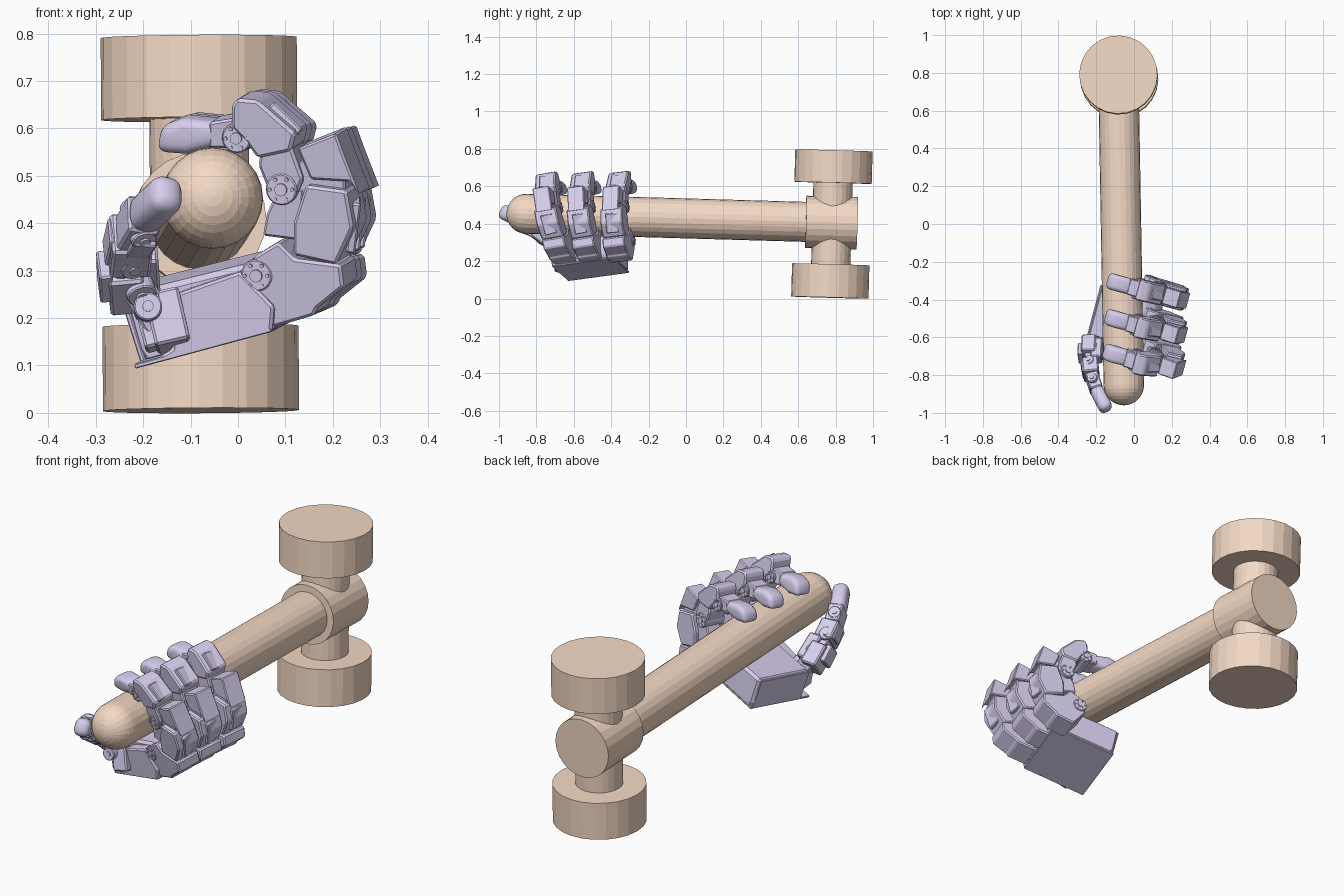
import bpy, bmesh, math
from mathutils import Vector as V, Matrix

if "Cube" in bpy.data.objects:
    bpy.data.objects.remove(bpy.data.objects["Cube"])


def mat(name, col):
    m = bpy.data.materials.new(name)
    m.diffuse_color = (*col, 1)
    m.use_nodes = True
    m.node_tree.nodes["Principled BSDF"].inputs["Base Color"].default_value = m.diffuse_color
    return m


BEIGE = mat("tan", (0.91, 0.70, 0.56))
LILAC = mat("lilac", (0.68, 0.62, 0.85))


def finish(name, bm, m, bevel=0, segs=1, smooth=False):
    bmesh.ops.recalc_face_normals(bm, faces=bm.faces)
    me = bpy.data.meshes.new(name)
    bm.to_mesh(me)
    bm.free()
    me.materials.append(m)
    o = bpy.data.objects.new(name, me)
    bpy.context.collection.objects.link(o)
    for p in me.polygons:
        p.use_smooth = smooth
    if bevel:
        b = o.modifiers.new("bevel", 'BEVEL')
        b.width, b.segments, b.limit_method = bevel, segs, 'ANGLE'
    return o


def rod(name, p, q, r, m, sides=24, bevel=0):
    p, q = V(p), V(q)
    d = q - p
    bm = bmesh.new()
    mx = Matrix.Translation((p + q) / 2) @ d.to_track_quat('Z', 'Y').to_matrix().to_4x4()
    bmesh.ops.create_cone(bm, cap_ends=True, segments=sides, radius1=r, radius2=r,
                          depth=d.length, matrix=mx)
    return finish(name, bm, m, bevel)


def prism(name, centres, half, bevel=0.006, segs=1, smooth=False):
    """Solid from a ring of centre points pushed out by +-half."""
    bm = bmesh.new()
    a = [bm.verts.new(c - half) for c in centres]
    b = [bm.verts.new(c + half) for c in centres]
    n = len(a)
    bm.faces.new(a)
    bm.faces.new(b[::-1])
    for i in range(n):
        bm.faces.new((a[i], a[(i + 1) % n], b[(i + 1) % n], b[i]))
    return finish(name, bm, LILAC, bevel, segs, smooth)


def bar(name, p, q, width, thick, out, bevel=0.006, segs=1, smooth=False):
    """Box from p to q; thick lies along 'out', width across it."""
    p, q, out = V(p), V(q), V(out)
    d = (q - p).normalized()
    side = d.cross(out).normalized()
    t = side.cross(d) * thick / 2
    return prism(name, [p - t, q - t, q + t, p + t], side * width / 2, bevel, segs, smooth)


# Long lever with a ball end and a hub at the back
tip, back = V((-0.054, -0.853, 0.453)), V((-0.085, 0.915, 0.402))
axis = (back - tip).normalized()
rod("lever_bar", tip, back - axis * 0.1, 0.107, BEIGE)
rod("lever_hub", back - axis * 0.275, back, 0.14, BEIGE)
bm = bmesh.new()
bmesh.ops.create_uvsphere(bm, u_segments=24, v_segments=16, radius=0.107,
                          matrix=Matrix.Translation(tip) @ axis.to_track_quat('Z', 'Y').to_matrix().to_4x4())
finish("lever_ball_end", bm, BEIGE)

# Spindle through the hub with two wide discs
lo, hi = V((-0.078, 0.769, 0.005)), V((-0.083, 0.791, 0.792))
rod("spindle", lo, hi, 0.105, BEIGE)
rod("lower_disc", lo, lo.lerp(hi, 0.226), 0.207, BEIGE)
rod("upper_disc", lo.lerp(hi, 0.78), hi, 0.207, BEIGE)

# Palm frame: u to the fingers, v across them, n out of the palm
u = V((0.925, -0.28, 0.25)).normalized()
v = V((0.255, 0.958, 0.13)).normalized()
n = u.cross(v).normalized()
O = V((-0.217, -0.63, 0.093))


def palm(name, pts, v0, v1, bevel=0.006):
    return prism(name, [O + u * a + n * b + v * (v0 + v1) / 2 for a, b in pts],
                 v * (v1 - v0) / 2, bevel)


palm("palm_body", [(0.012, 0), (0.31, 0), (0.33, 0.04), (0.32, 0.12), (0.27, 0.15), (0, 0.155), (0, 0.03)],
     0.05, 0.34, 0.012)
palm("palm_front_side", [(0.02, 0), (0.31, 0), (0.33, 0.05), (0.28, 0.14), (0.13, 0.13), (0.09, 0.02)],
     0, 0.055)
palm("palm_back_plate", [(0, 0), (0.31, 0), (0.31, 0.01), (0, 0.01)], 0, 0.34, 0.002)
palm("wrist_flange", [(0, 0), (0.012, 0), (0.008, 0.15), (-0.004, 0.15)], 0.05, 0.33, 0.003)

# One finger's side profiles in x and z: (name, width, bevel, points)
LINKS = [
    ("base_servo", 0.122, 0.006, [(.03, .26), (.09, .19), (.175, .215), (.182, .23), (.238, .275), (.232, .322),
                                  (.135, .335), (.10, .37), (.05, .34)]),
    ("base_step", 0.085, 0.005, [(.12, .31), (.21, .29), (.215, .36), (.13, .38)]),
    ("proximal_link", 0.122, 0.006, [(.132, .342), (.222, .322), (.258, .40), (.244, .478), (.158, .49), (.132, .41)]),
    ("proximal_bracket", 0.08, 0.005, [(.062, .38), (.07, .425), (.09, .47), (.15, .48), (.14, .37)]),
    ("knuckle_neck", 0.075, 0.004, [(.12, .52), (.14, .46), (.235, .46), (.235, .53), (.19, .57)]),
    ("knuckle_block", 0.092, 0.006, [(.137, .565), (.218, .597), (.235, .55), (.268, .465), (.247, .495), (.165, .50)]),
    ("middle_link", 0.112, 0.007, [(.0, .655), (.01, .672), (.055, .668), (.135, .598), (.125, .56),
                                   (.055, .545), (.03, .58), (.0, .61)]),
    ("middle_servo", 0.10, 0.006, [(.06, .56), (.125, .57), (.15, .50), (.13, .455), (.085, .455), (.055, .53)]),
    ("tip_bracket", 0.088, 0.005, [(-.05, .565), (-.05, .62), (.0, .628), (.05, .61), (.05, .565)]),
]
TIP = [(-.165, .555), (-.155, .61), (-.11, .626), (-.03, .618), (-.02, .57), (-.10, .55)]
JOINTS = [(.055, .30, .034, .064), (.105, .48, .034, .055), (.01, .588, .032, .053)]

for i, (c, s) in enumerate([(-.325, .06), (-.49, .15), (-.646, .25)]):
    dx, dz = 0.010 * (2 - i), 0.003 * (2 - i)
    across = V((0.26, 0.955, 0.26 * s + 0.1)).normalized()

    def at(x, z):
        return V((x + dx, c - 0.27 * x - s * (z - 0.3), z + dz))

    for name, w, bev, pts in LINKS:
        prism(f"finger_{i + 1}_{name}", [at(*p) for p in pts], across * w / 2, bev)
    prism(f"finger_{i + 1}_tip", [at(*p) for p in TIP], across * 0.043, 0.022, 4, True)
    # Joint discs with a ring of screws
    for j, (x, z, r, h) in enumerate(JOINTS):
        p = at(x, z)
        rod(f"finger_{i + 1}_joint_{j + 1}", p - across * h, p + across * h, r, LILAC, 20, 0.003)
        rod(f"finger_{i + 1}_joint_cap_{j + 1}", p - across * (h + .005), p + across * (h + .005), r * .4, LILAC, 12)
        for k in range(6):
            a = k * math.pi / 3
            e = at(x + math.cos(a) * r * .7, z + math.sin(a) * r * .7)
            rod(f"finger_{i + 1}_screw_{j + 1}_{k + 1}", e - across * (h + .004), e + across * (h + .004),
                0.004, LILAC, 8)
    # Raised outer covers on the link backs
    for name, p, q, out in [("proximal_cover", (.237, .345), (.25, .45), (1, 0, 0)),
                            ("middle_cover", (.07, .65), (.13, .59), (1, 0, 1))]:
        bar(f"finger_{i + 1}_{name}", at(*p), at(*q), 0.065, 0.02, out, 0.004)

# Thumb: chain of blocks from the wrist corner out beside the ball
out = V((-1, -0.25, 0.1))
bar("thumb_base_servo", (-.135, -.645, .14), (-.16, -.625, .25), 0.12, 0.075, (1, 0, .3))
bar("thumb_base_bracket", (-.175, -.64, .135), (-.20, -.625, .23), 0.08, 0.04, (1, 0, .3))
bar("thumb_swivel", (-.165, -.63, .19), (-.215, -.65, .27), 0.09, 0.07, (1, 0, .5))
bar("thumb_metacarpal", (-.235, -.615, .245), (-.24, -.70, .315), 0.105, 0.075, out)
bar("thumb_inner_plate", (-.195, -.62, .27), (-.20, -.72, .345), 0.07, 0.06, out)
bar("thumb_servo_cover", (-.28, -.655, .26), (-.282, -.715, .315), 0.08, 0.028, out, 0.004)
bar("thumb_neck", (-.23, -.69, .30), (-.23, -.75, .34), 0.065, 0.06, out, 0.004)
bar("thumb_proximal_link", (-.232, -.73, .325), (-.225, -.805, .38), 0.105, 0.085, out)
bar("thumb_middle_cover", (-.27, -.74, .335), (-.258, -.80, .385), 0.07, 0.028, out, 0.004)
bar("thumb_middle_link", (-.225, -.80, .375), (-.198, -.88, .42), 0.085, 0.068, out)
bar("thumb_side_plate", (-.215, -.80, .345), (-.195, -.87, .375), 0.05, 0.05, out, 0.004)
bar("thumb_tip", (-.205, -.865, .41), (-.142, -.988, .47), 0.082, 0.072, out, 0.03, 4, True)
for j, (p, r) in enumerate([((-.19, -.665, .22), .03), ((-.215, -.675, .285), .032),
                            ((-.23, -.75, .34), .03), ((-.21, -.845, .40), .028)]):
    d = V((0.25, -0.62, -0.74)) if j else V((0, -1, 0.1))
    d.normalize()
    rod(f"thumb_joint_{j + 1}", V(p) - d * .053, V(p) + d * .053, r, LILAC, 20, 0.003)
    rod(f"thumb_joint_cap_{j + 1}", V(p) - d * .058, V(p) + d * .058, r * .4, LILAC, 12)
